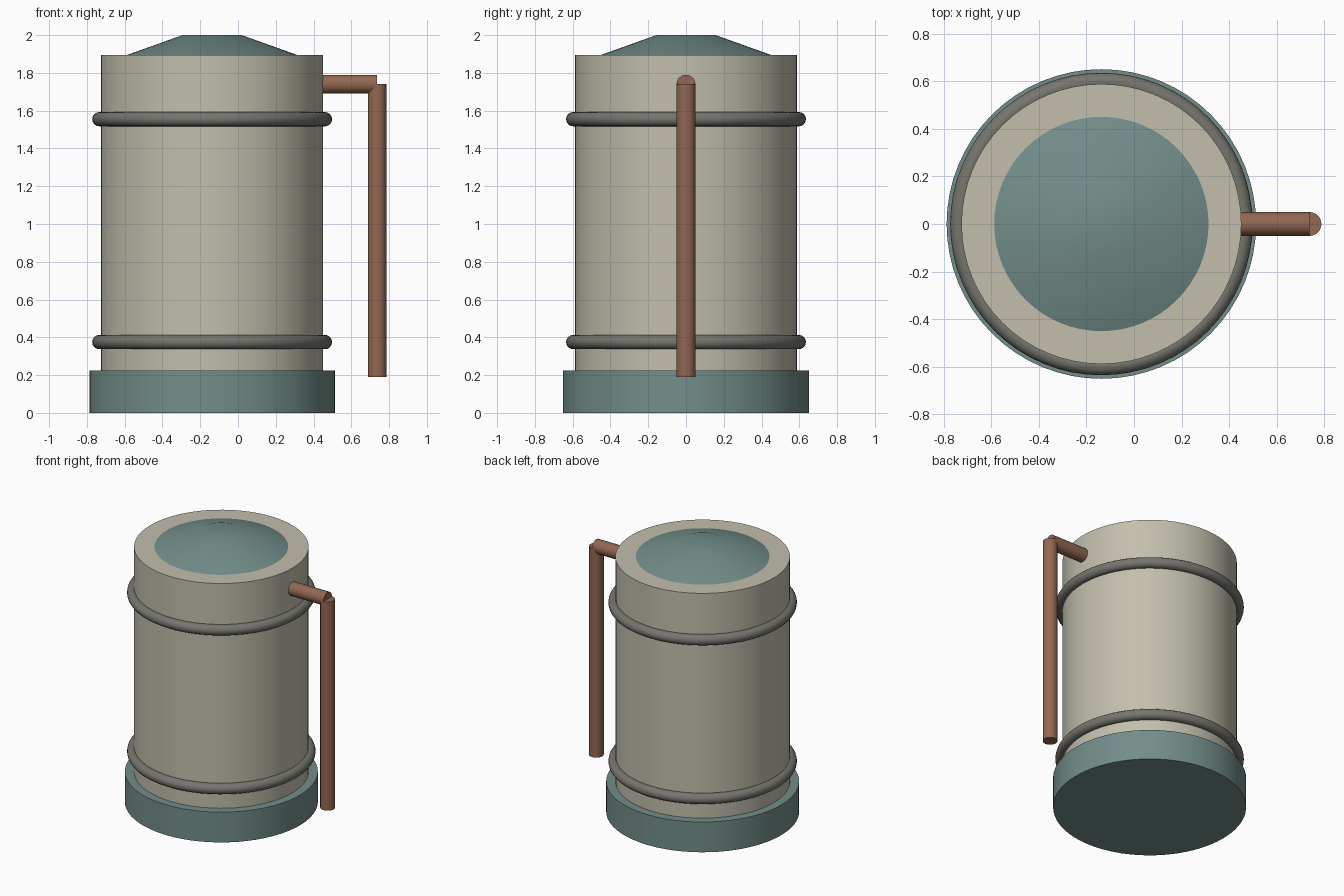
import bpy, math

if "Cube" in bpy.data.objects:
    bpy.data.objects.remove(bpy.data.objects["Cube"])

CX = -0.137  # tank axis


def material(name, rgb):
    m = bpy.data.materials.new(name)
    m.diffuse_color = (*rgb, 1)
    m.use_nodes = True
    m.node_tree.nodes["Principled BSDF"].inputs["Base Color"].default_value = m.diffuse_color
    return m


cream = material("cream", (0.54, 0.52, 0.42))
teal = material("teal", (0.17, 0.27, 0.255))
grey = material("dark grey", (0.18, 0.178, 0.155))
copper = material("copper", (0.29, 0.135, 0.085))


def finish(name, mat):
    ob = bpy.context.object
    ob.name = name
    ob.data.materials.append(mat)
    bpy.ops.object.shade_smooth_by_angle(angle=math.radians(35))
    return ob


def drum(name, mat, x, r1, r2, z1, z2, sides=64):
    bpy.ops.mesh.primitive_cone_add(vertices=sides, radius1=r1, radius2=r2,
                                    depth=z2 - z1, location=(x, 0, (z1 + z2) / 2))
    return finish(name, mat)


# Tank: base, body and sloped lid
drum("base", teal, CX, 0.65, 0.65, 0, 0.225)
drum("tank_body", cream, CX, 0.588, 0.588, 0.2, 1.895)
drum("lid", teal, CX, 0.45, 0.157, 1.895, 2.0)

# Hoops around the body
for name, z in (("lower_hoop", 0.375), ("upper_hoop", 1.555)):
    bpy.ops.mesh.primitive_torus_add(location=(CX, 0, z), major_radius=0.597,
                                     minor_radius=0.038, major_segments=64,
                                     minor_segments=16)
    finish(name, grey)

# Pipe: downpipe and the outlet joining it to the body
drum("downpipe", copper, 0.737, 0.05, 0.05, 0.19, 1.74, 32)
bpy.ops.mesh.primitive_cylinder_add(vertices=32, radius=0.05, depth=0.297,
                                    location=(0.5885, 0, 1.74),
                                    rotation=(0, math.pi / 2, 0))
finish("outlet_pipe", copper)
